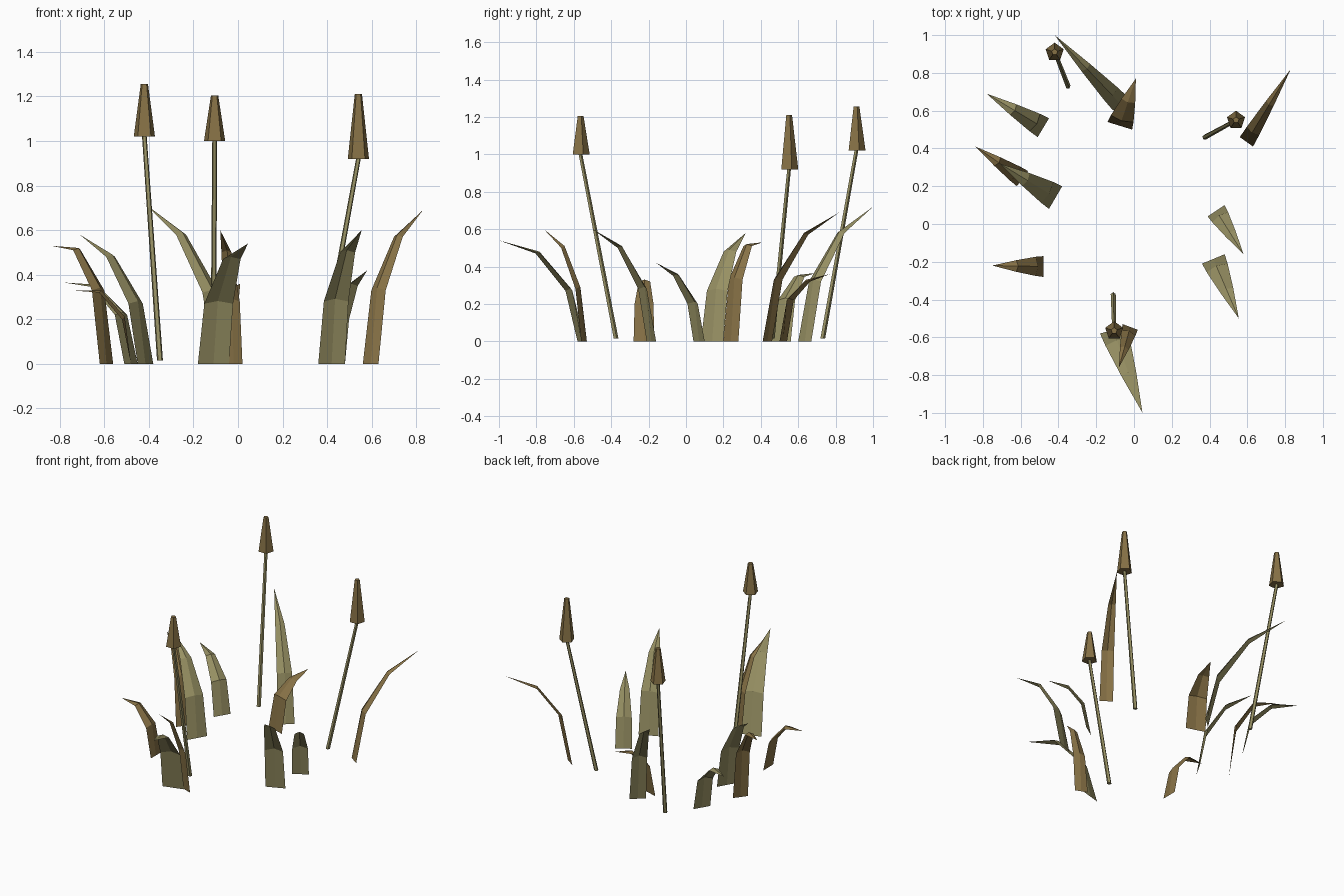
import bpy, bmesh
from mathutils import Vector

cube = bpy.data.objects.get("Cube")
if cube:
    bpy.data.objects.remove(cube, do_unlink=True)


def make_material(name, rgb):
    mat = bpy.data.materials.new(name)
    mat.use_nodes = True
    mat.diffuse_color = (*rgb, 1)
    mat.node_tree.nodes["Principled BSDF"].inputs["Base Color"].default_value = (*rgb, 1)
    return mat


olive = make_material("olive green", (0.31, 0.28, 0.125))
brown = make_material("dry brown", (0.24, 0.165, 0.06))


def finish(bm, name, mat):
    mesh = bpy.data.meshes.new(name)
    bm.to_mesh(mesh)
    bm.free()
    mesh.materials.append(mat)
    obj = bpy.data.objects.new(name, mesh)
    bpy.context.collection.objects.link(obj)
    return obj


def blade(name, mat, left, right, tip, heights):
    """Flat-bottomed leaf that bends outward and folds along a centre ridge."""
    bm = bmesh.new()
    a, b = Vector((*left, 0)), Vector((*right, 0))
    base, half = (a + b) / 2, (b - a) / 2
    reach = Vector((*tip, 0)) - base
    out = reach.normalized()
    rows = []
    for along, width, ridge, z in zip((0, 0.15, 0.53), (1, 0.92, 0.56),
                                      (0, 0.012, 0.01), (0, *heights)):
        mid = base + reach * along + Vector((0, 0, z))
        lift = (Vector((0, 0, 1)) - out) * ridge
        rows.append([bm.verts.new(p) for p in
                     (mid - half * width, mid + lift, mid + half * width)])
    for low, high in zip(rows, rows[1:]):
        for i in range(2):
            bm.faces.new((low[i], low[i + 1], high[i + 1], high[i]))
    end = bm.verts.new((*tip, heights[2]))
    for i in range(2):
        bm.faces.new((rows[-1][i], rows[-1][i + 1], end))
    finish(bm, name, mat)


def prism(name, mat, sides, bottom, top, r_bottom, r_top):
    """Tapered closed prism between two points, with level end rings."""
    bm = bmesh.new()
    bmesh.ops.create_cone(bm, cap_ends=True, segments=sides,
                          radius1=r_bottom, radius2=r_top, depth=2)
    for v in bm.verts:
        v.co = Vector((v.co.x, v.co.y, 0)) + Vector(top if v.co.z > 0 else bottom)
    finish(bm, name, mat)


# Leaves: base corners, tip, heights of the two bends and the tip
blades = [
    (olive, (-0.11, 0.60), (-0.03, 0.67), (-0.42, 1.0), (0.32, 0.58, 0.72)),
    (brown, (-0.14, 0.54), (-0.01, 0.50), (0.01, 0.77), (0.22, 0.32, 0.36)),
    (brown, (-0.06, -0.53), (0.02, -0.56), (-0.08, -0.76), (0.28, 0.50, 0.60)),
    (olive, (-0.18, -0.58), (-0.04, -0.54), (0.045, -1.0), (0.27, 0.47, 0.54)),
    (brown, (0.56, 0.46), (0.63, 0.41), (0.83, 0.82), (0.33, 0.57, 0.69)),
    (olive, (-0.51, 0.46), (-0.45, 0.56), (-0.78, 0.69), (0.22, 0.345, 0.365)),
    (brown, (-0.62, 0.20), (-0.56, 0.28), (-0.84, 0.41), (0.33, 0.51, 0.53)),
    (olive, (-0.45, 0.08), (-0.38, 0.20), (-0.71, 0.32), (0.27, 0.48, 0.58)),
    (brown, (-0.48, -0.28), (-0.48, -0.17), (-0.75, -0.22), (0.20, 0.32, 0.33)),
    (olive, (0.39, 0.04), (0.48, 0.10), (0.58, -0.16), (0.20, 0.35, 0.42)),
    (olive, (0.36, -0.21), (0.48, -0.16), (0.555, -0.50), (0.28, 0.50, 0.60)),
]
for i, (mat, *shape) in enumerate(blades, 1):
    blade(f"leaf_{i}", mat, *shape)

# Reeds: stem foot, seed head base, seed head top height
reeds = [
    ((-0.35, 0.73, 0.015), (-0.42, 0.91, 1.02), 1.255),
    ((-0.11, -0.375, 0.015), (-0.105, -0.565, 1.0), 1.205),
    ((0.375, 0.46, 0.015), (0.54, 0.55, 0.92), 1.21),
]
for i, (foot, neck, peak) in enumerate(reeds, 1):
    prism(f"stem_{i}", olive, 5, foot, neck, 0.014, 0.011)
    prism(f"seed_head_{i}", brown, 5, neck, (neck[0], neck[1], peak), 0.05, 0.017)
